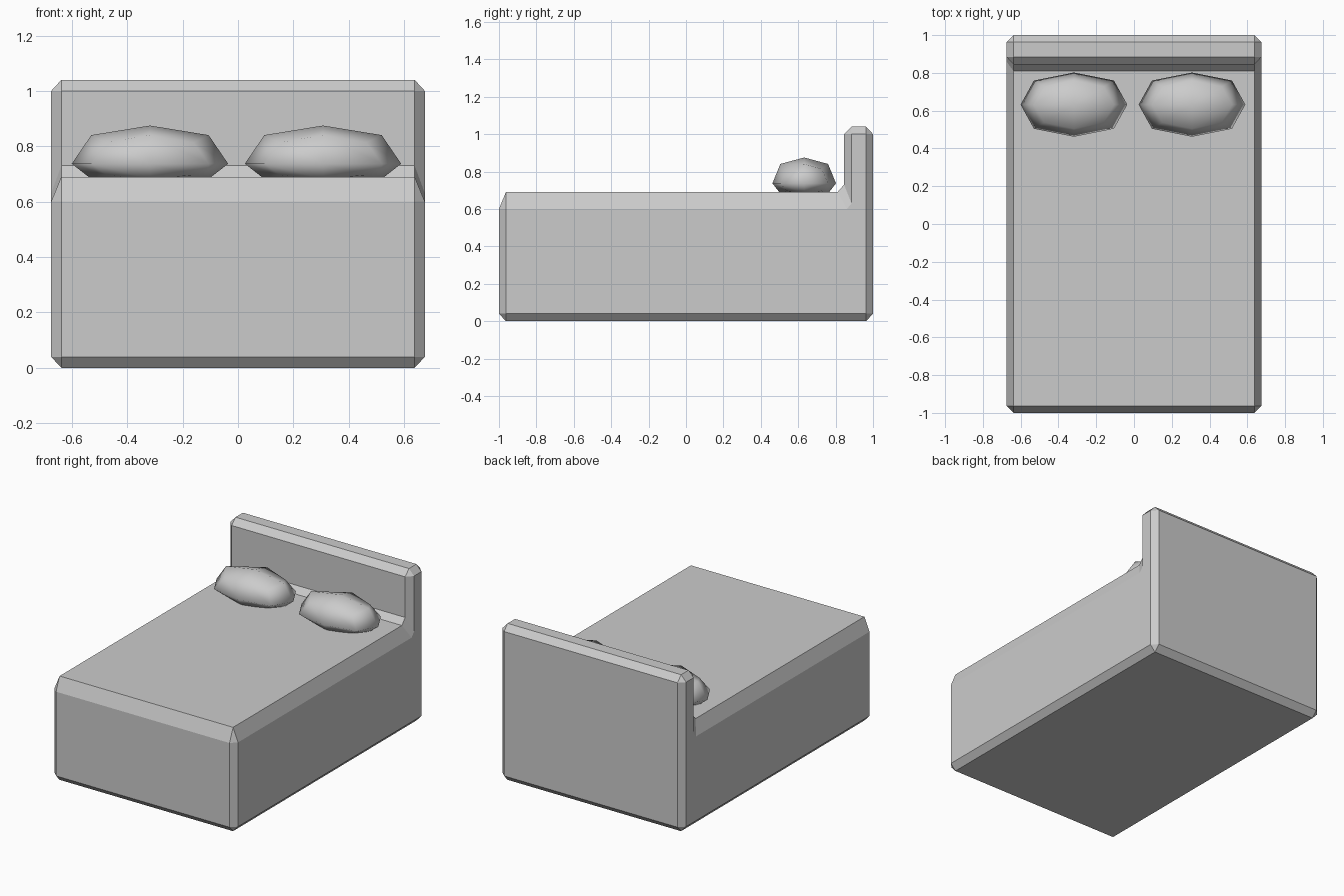
import bpy, bmesh

if "Cube" in bpy.data.objects:
    bpy.data.objects.remove(bpy.data.objects["Cube"])


def finish(name, bm, smooth=False):
    bmesh.ops.recalc_face_normals(bm, faces=bm.faces)
    for f in bm.faces:
        f.smooth = smooth
    mesh = bpy.data.meshes.new(name)
    bm.to_mesh(mesh)
    bm.free()
    obj = bpy.data.objects.new(name, mesh)
    bpy.context.collection.objects.link(obj)
    return obj


# Bed and headboard: L-shaped side profile (y, z), lofted across x.
# Each row pairs the full profile with the inset one on the chamfered sides.
PROFILE = [
    ((-.963, 0), (-.963, .04)), ((-1, .04), (-.963, .04)),
    ((-1, .60), (-.963, .60)), ((-.963, .69), (-.963, .60)),
    ((.81, .69), (.86, .60)), ((.845, .73), (.885, .63)),
    ((.845, 1.0), (.885, 1.0)), ((.885, 1.04), (.885, 1.0)),
    ((.963, 1.04), (.963, 1.0)), ((1, 1.0), (.963, 1.0)),
    ((1, .04), (.963, .04)), ((.963, 0), (.963, .04)),
]
bm = bmesh.new()
rings = [[bm.verts.new((x, *p[k])) for p in PROFILE]
         for x, k in ((-.675, 1), (-.638, 0), (.638, 0), (.675, 1))]
n = len(PROFILE)
for a, b in zip(rings, rings[1:]):
    for i in range(n):
        j = (i + 1) % n
        bm.faces.new((a[i], a[j], b[j], b[i]))
bm.faces.new(rings[0])
bm.faces.new(rings[-1])
bmesh.ops.remove_doubles(bm, verts=bm.verts, dist=.0005)
finish("bed_frame", bm)


# Pillows: cube rounded by one subdivision, flattened underneath
def pillow(name, x):
    bm = bmesh.new()
    bmesh.ops.create_cube(bm, size=2)
    bmesh.ops.subdivide_edges(bm, edges=bm.edges[:], cuts=1, use_grid_fill=True)
    for v in bm.verts:
        axes = sum(abs(c) > .5 for c in v.co)
        v.co *= {1: 1.0, 2: .75, 3: .556}[axes]
        v.co.x *= .2825
        v.co.y *= .17
        v.co.z *= .138 if v.co.z > 0 else .073
    obj = finish(name, bm, smooth=True)
    obj.location = (x, .632, .737)


pillow("left_pillow", -.318)
pillow("right_pillow", .307)
